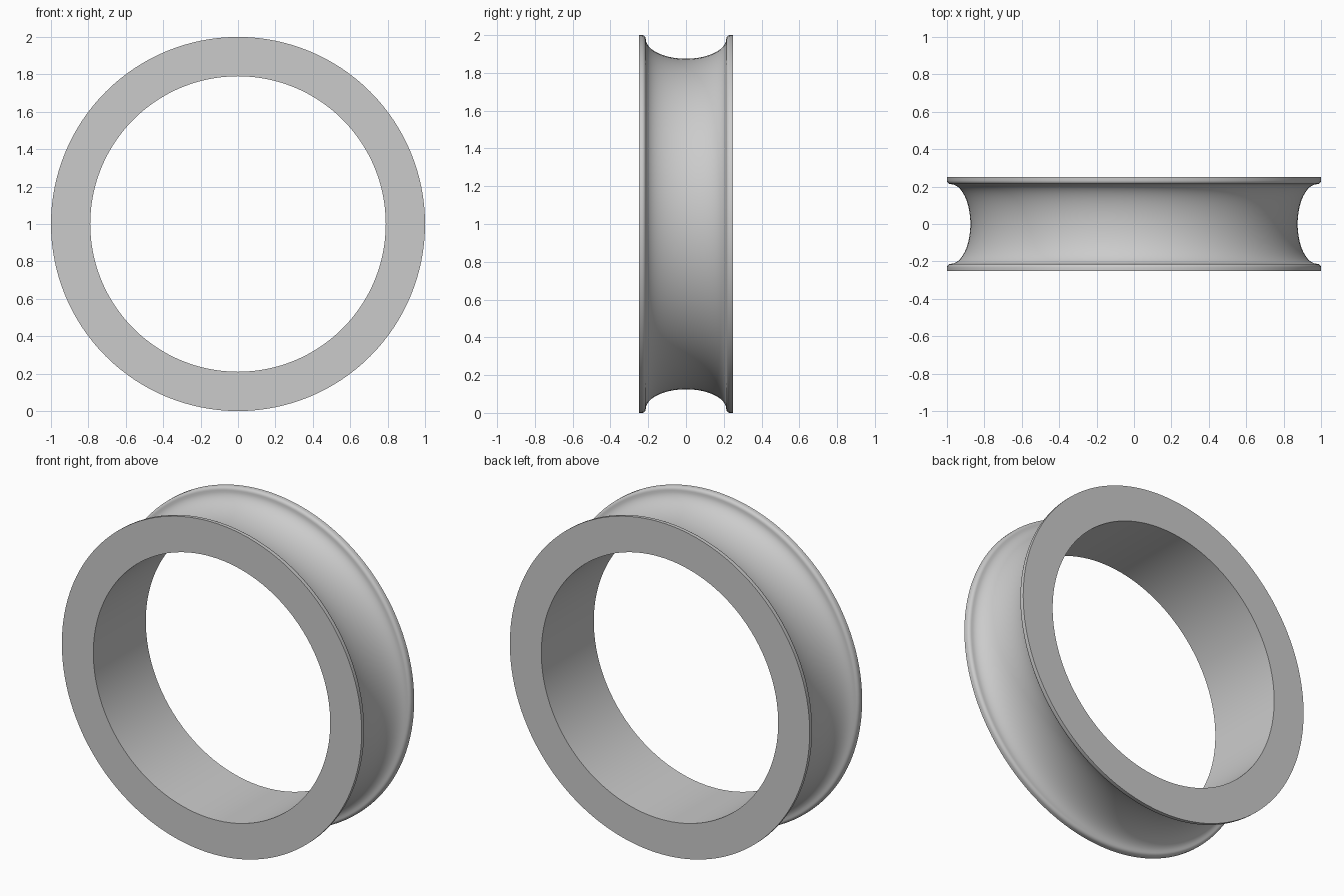
import bpy
import bmesh
from math import sin, cos, pi, radians
from mathutils import Vector

cube = bpy.data.objects.get("Cube")
if cube:
    bpy.data.objects.remove(cube, do_unlink=True)

# Main dimensions
OUTER, BORE, HALF_WIDTH = 1.0, 0.79, 0.25
GROOVE_HALF, GROOVE_TOP, GROOVE_DEPTH = 0.213, 0.98, 0.105
SEGMENTS, ARC_STEPS, LIP_STEPS = 128, 32, 5


def make_material(name, rgb):
    mat = bpy.data.materials.new(name)
    mat.use_nodes = True
    color = (*rgb, 1.0)
    mat.diffuse_color = color
    mat.node_tree.nodes["Principled BSDF"].inputs["Base Color"].default_value = color
    return mat


def lip(side):
    """Rounded corner from the flange rim down to the groove edge."""
    size = OUTER - GROOVE_TOP
    points = []
    for i in range(LIP_STEPS):
        a = pi / 2 * i / LIP_STEPS
        y = GROOVE_HALF + size * (1 - sin(a))
        points.append((side * y, GROOVE_TOP + size * cos(a)))
    return points


# Closed cross-section as (y, radius): bore, flanges, lips and elliptical groove
groove = [(-GROOVE_HALF * cos(pi * i / ARC_STEPS),
           GROOVE_TOP - GROOVE_DEPTH * sin(pi * i / ARC_STEPS))
          for i in range(ARC_STEPS + 1)]
profile = [(-HALF_WIDTH, BORE), (-HALF_WIDTH, OUTER)]
profile += lip(-1) + groove + lip(1)[::-1]
profile += [(HALF_WIDTH, OUTER), (HALF_WIDTH, BORE)]

# Revolve the section about the y axis
bm = bmesh.new()
center = Vector((0, 0, OUTER))
verts = [bm.verts.new((0, y, OUTER + r)) for y, r in profile]
edges = [bm.edges.new((a, b)) for a, b in zip(verts, verts[1:] + verts[:1])]
bmesh.ops.spin(bm, geom=verts + edges, cent=center, axis=(0, 1, 0),
               angle=2 * pi, steps=SEGMENTS, use_merge=True)
bmesh.ops.remove_doubles(bm, verts=bm.verts, dist=0.0001)
bmesh.ops.recalc_face_normals(bm, faces=bm.faces)

mesh = bpy.data.meshes.new("grooved_ring")
bm.to_mesh(mesh)
bm.free()
mesh.materials.append(make_material("plain grey", (0.6, 0.6, 0.6)))

ring = bpy.data.objects.new("grooved_ring", mesh)
bpy.context.collection.objects.link(ring)

# Smooth curves with crisp flange and bore edges
bpy.ops.object.select_all(action='DESELECT')
ring.select_set(True)
bpy.context.view_layer.objects.active = ring
bpy.ops.object.shade_smooth_by_angle(angle=radians(35))
